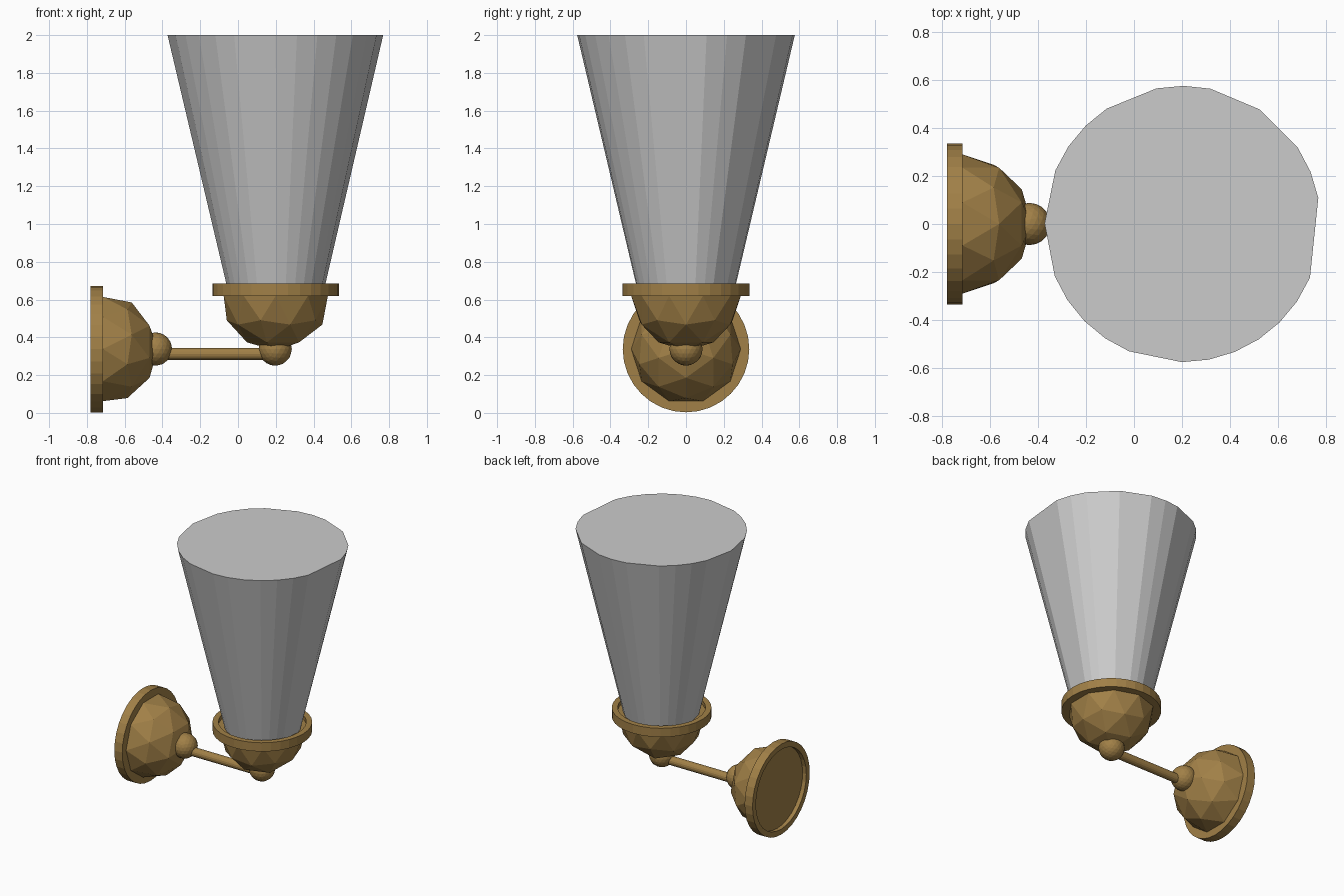
import bpy, bmesh, math
from mathutils import Matrix

if "Cube" in bpy.data.objects:
    bpy.data.objects.remove(bpy.data.objects["Cube"])


def material(name, rgb):
    m = bpy.data.materials.new(name)
    m.diffuse_color = (*rgb, 1)
    m.use_nodes = True
    m.node_tree.nodes["Principled BSDF"].inputs["Base Color"].default_value = m.diffuse_color
    return m


BRASS = material("aged brass", (0.356, 0.216, 0.063))
GLASS = material("frosted grey", (0.60, 0.60, 0.60))


def add(name, bm, mat, matrix=Matrix()):
    bmesh.ops.recalc_face_normals(bm, faces=bm.faces)
    me = bpy.data.meshes.new(name)
    bm.to_mesh(me)
    bm.free()
    me.materials.append(mat)
    ob = bpy.data.objects.new(name, me)
    ob.matrix_world = matrix
    bpy.context.collection.objects.link(ob)


def lathe(profile, angles):
    # skin rings of (radius, z) around z and cap both ends
    bm = bmesh.new()
    rings = [[bm.verts.new((r * math.cos(a), r * math.sin(a), z)) for a in angles]
             for r, z in profile]
    n = len(angles)
    for lo, hi in zip(rings, rings[1:]):
        for i in range(n):
            j = (i + 1) % n
            bm.faces.new((lo[i], lo[j], hi[j], hi[i]))
    bm.faces.new(rings[0][::-1])
    bm.faces.new(rings[-1])
    return bm


def dish(name, matrix):
    # faceted half ball hanging below a rim with a shallow recess
    bm = bmesh.new()
    bmesh.ops.create_icosphere(bm, subdivisions=2, radius=0.29)
    bmesh.ops.bisect_plane(bm, geom=bm.verts[:] + bm.edges[:] + bm.faces[:],
                           plane_co=(0, 0, 0.001), plane_no=(0, 0, 1), clear_outer=True)
    add(name + "_dome", bm, BRASS, matrix)
    circle = [math.tau * i / 32 for i in range(32)]
    rim = [(0.27, 0), (0.335, 0), (0.335, 0.065), (0.295, 0.065), (0.295, 0.035)]
    add(name + "_rim", lathe(rim, circle), BRASS, matrix)


# Lamp cup, and the same dish turned on its side as the wall mount
dish("lamp_cup", Matrix.Translation((0.2, 0, 0.62)))
dish("wall_mount", Matrix.Translation((-0.715, 0, 0.338)) @ Matrix.Rotation(-math.pi / 2, 4, 'Y'))

# Ball joints
for name, x in (("wall_ball", -0.437), ("cup_ball", 0.197)):
    bm = bmesh.new()
    bmesh.ops.create_icosphere(bm, subdivisions=3, radius=0.088)
    add(name, bm, BRASS, Matrix.Translation((x, 0, 0.338)))

# Arm rod
bm = bmesh.new()
bmesh.ops.create_cone(bm, cap_ends=True, segments=16, radius1=0.032, radius2=0.032, depth=0.62)
add("arm_rod", bm, BRASS,
    Matrix.Translation((-0.12, 0, 0.312)) @ Matrix.Rotation(math.pi / 2, 4, 'Y'))

# Flared shade, a 32-step circle with some steps left out
skipped = {0, 4, 6, 10, 15, 17, 23, 31}
steps = [i for i in range(32) if i not in skipped]
add("shade", lathe([(0.258, 0.655), (0.576, 2.0)], [math.tau * (i - 0.03) / 32 for i in steps]),
    GLASS, Matrix.Translation((0.203, 0, 0)))
